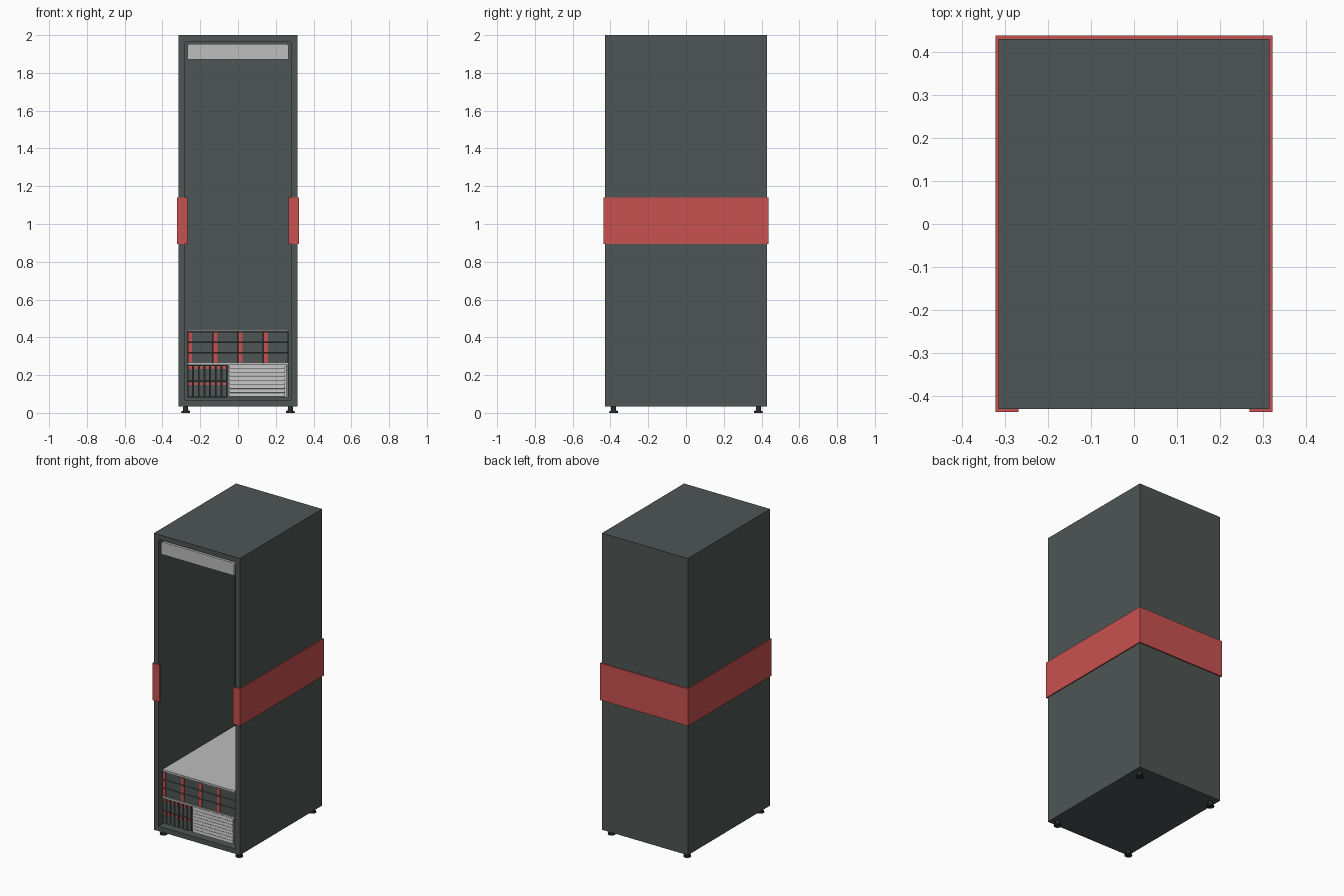
import bpy, bmesh, math
from mathutils import Matrix, Vector

if "Cube" in bpy.data.objects:
    bpy.data.objects.remove(bpy.data.objects["Cube"])


def material(name, rgb):
    m = bpy.data.materials.new(name)
    m.diffuse_color = (*rgb, 1)
    m.use_nodes = True
    m.node_tree.nodes["Principled BSDF"].inputs["Base Color"].default_value = m.diffuse_color
    return m


SLATE = material("slate grey", (0.076, 0.093, 0.089))
RED = material("red", (0.58, 0.084, 0.08))
LIGHT = material("light grey", (0.51, 0.51, 0.51))
BLACK = material("near black", (0.025, 0.028, 0.028))


def finish(name, bm, mat):
    bmesh.ops.recalc_face_normals(bm, faces=bm.faces)
    me = bpy.data.meshes.new(name)
    bm.to_mesh(me)
    bm.free()
    me.materials.append(mat)
    ob = bpy.data.objects.new(name, me)
    bpy.context.collection.objects.link(ob)
    return ob


def add_box(bm, x, y, z, tilt=0):
    """Add a box spanning the (min, max) pairs, optionally tilted about x."""
    mid = Vector([(a + b) / 2 for a, b in (x, y, z)])
    size = [b - a for a, b in (x, y, z)]
    mat = Matrix.Translation(mid) @ Matrix.Rotation(tilt, 4, 'X') @ Matrix.Diagonal((*size, 1))
    return bmesh.ops.create_cube(bm, size=1, matrix=mat)["verts"]


def boxes(name, mat, spans):
    bm = bmesh.new()
    for s in spans:
        add_box(bm, *s)
    return finish(name, bm, mat)


# Cabinet: box with the front inset and pushed back into a deep bay
bm = bmesh.new()
add_box(bm, (-0.315, 0.315), (-0.43, 0.43), (0.035, 2.0))
front = min(bm.faces, key=lambda f: f.calc_center_median().y)
bmesh.ops.inset_individual(bm, faces=[front], thickness=0.046)
ext = bmesh.ops.extrude_discrete_faces(bm, faces=[front])
bmesh.ops.translate(bm, verts=ext["faces"][0].verts, vec=(0, 0.80, 0))
corner = [e for e in bm.edges
          if abs(e.verts[0].co.y - e.verts[1].co.y) > 0.7
          and all(abs(v.co.x) < 0.3 and 1.9 < v.co.z < 1.99 for v in e.verts)]
bmesh.ops.bevel(bm, geom=corner, offset=0.014, segments=3, profile=0.5, affect='EDGES')
finish("cabinet", bm, SLATE)

# Red band around sides and back, returning onto the front frame
Z = (0.895, 1.14)
boxes("wrap_band", RED, [
    ((-0.322, -0.312), (-0.437, 0.438), Z),
    ((0.312, 0.322), (-0.437, 0.438), Z),
    ((-0.315, 0.315), (0.428, 0.438), Z),
    ((-0.315, -0.268), (-0.437, -0.428), Z),
    ((0.268, 0.315), (-0.437, -0.428), Z)])

# Blanking panel at the top of the bay
bm = bmesh.new()
add_box(bm, (-0.268, 0.268), (-0.422, -0.40), (1.87, 1.953))
edges = [e for e in bm.edges if all(v.co.z > 1.9 for v in e.verts)
         and abs(e.verts[0].co.y - e.verts[1].co.y) > 0.01]
bmesh.ops.bevel(bm, geom=edges, offset=0.014, segments=3, profile=0.5, affect='EDGES')
finish("top_panel", bm, LIGHT)

# Levelling feet
bm = bmesh.new()
for sx in (-1, 1):
    for sy in (-1, 1):
        for r, z0, z1 in ((0.024, 0, 0.009), (0.014, 0.009, 0.037)):
            bmesh.ops.create_cone(
                bm, cap_ends=True, segments=16, radius1=r, radius2=r * 0.9, depth=z1 - z0,
                matrix=Matrix.Translation((sx * 0.277, sy * 0.383, (z0 + z1) / 2)))
finish("feet", bm, BLACK)

# Server shells: deep light sheets with dark cores between them
W = (-0.268, 0.268)
boxes("server_sheets", LIGHT, [
    (W, (-0.412, 0.369), (0.430, 0.440)),
    (W, (-0.412, 0.369), (0.253, 0.263))])
boxes("server_cores", BLACK, [
    (W, (-0.39, 0.369), (0.263, 0.430)),
    (W, (-0.39, 0.369), (0.082, 0.253))])

# Upper server: four columns by three rows of wide drives with red latches
drives, latches = [], []
for c in range(4):
    x = -0.266 + c * 0.1335
    for r in range(3):
        z = 0.265 + r * 0.055
        drives.append(((x, x + 0.131), (-0.406, -0.385), (z, z + 0.052)))
        latches.append(((x + 0.001, x + 0.023), (-0.411, -0.40), (z + 0.002, z + 0.050)))
boxes("wide_drives", SLATE, drives)
boxes("wide_drive_latches", RED, latches)

# Lower server: two rows of upright drives with red tabs
drives, latches = [], []
for c in range(7):
    x = -0.266 + c * 0.030
    for z in (0.084, 0.169):
        drives.append(((x, x + 0.026), (-0.406, -0.385), (z, z + 0.082)))
        latches.append(((x + 0.004, x + 0.022), (-0.411, -0.40), (z + 0.064, z + 0.078)))
boxes("upright_drives", SLATE, drives)
boxes("upright_drive_tabs", RED, latches)

# Lower server: light vent panel with tilted slats and dark end slots
boxes("vent_panel", LIGHT, [((-0.056, 0.266), (-0.402, -0.38), (0.082, 0.254))])
slats, slots = [], []
for i in range(8):
    z = 0.085 + i * 0.021
    slats.append(((-0.046, 0.250), (-0.411, -0.404), (z, z + 0.018), math.radians(-12)))
    for x in (-0.054, 0.253):
        for dz in (0.002, 0.012):
            slots.append(((x, x + 0.006), (-0.404, -0.400), (z + dz, z + dz + 0.006)))
boxes("vent_slats", LIGHT, slats)
boxes("vent_slots", BLACK, slots)
